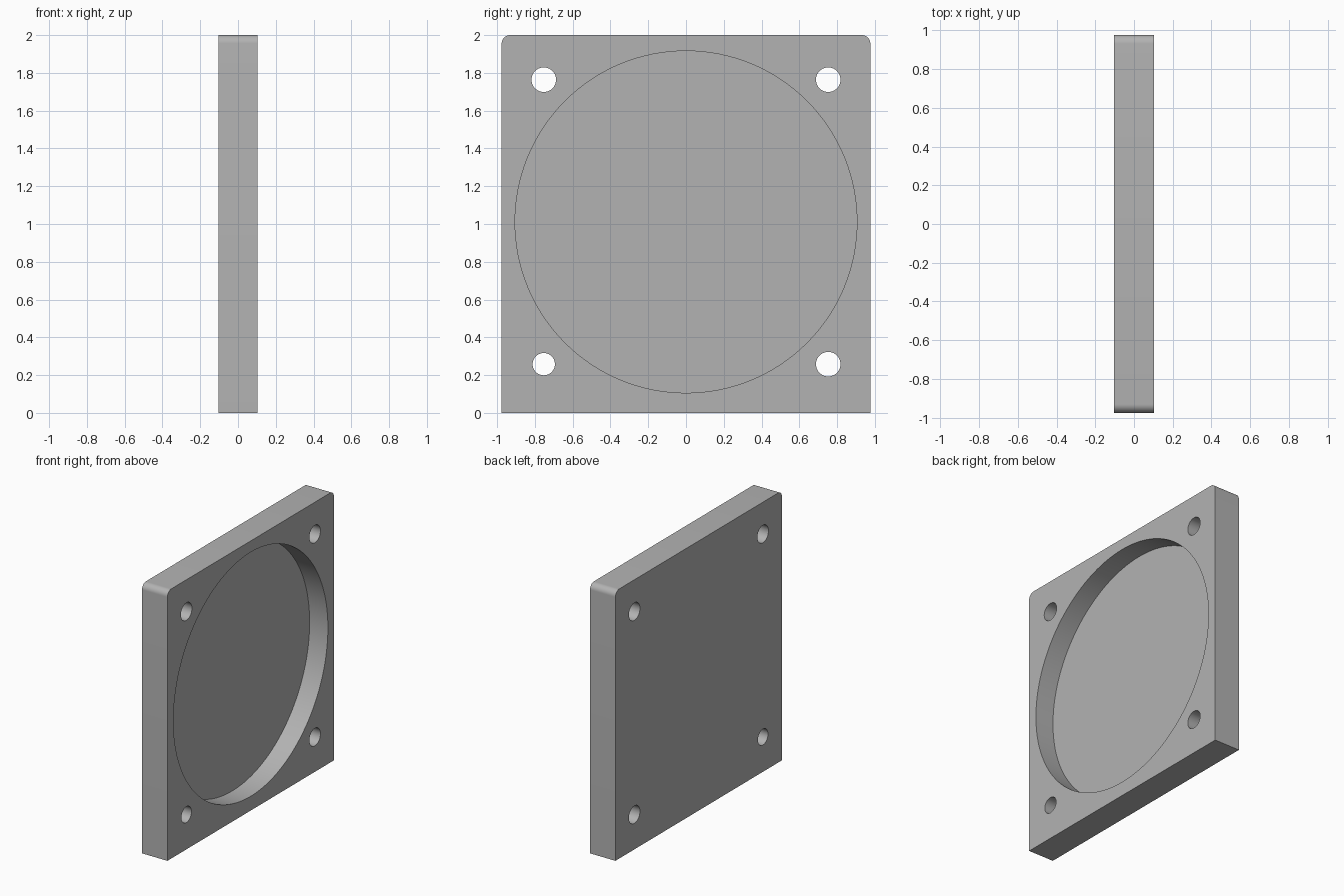
import bpy, bmesh, math

cube = bpy.data.objects.get("Cube")
if cube:
    bpy.data.objects.remove(cube, do_unlink=True)

HALF_T, HALF_W, HEIGHT = 0.104, 0.976, 2.0
FILLET = 0.045
CENTRE_Z = 1.011
POCKET_R, POCKET_DEPTH = 0.905, 0.15
HOLE_OFFSET, HOLE_R, SMALL_HOLE_R = 0.753, 0.065, 0.059

grey = bpy.data.materials.new("plain grey")
grey.use_nodes = True
colour = (0.45, 0.45, 0.45, 1)
grey.diffuse_color = colour
grey.node_tree.nodes["Principled BSDF"].inputs["Base Color"].default_value = colour


def make_object(name, bm):
    bmesh.ops.recalc_face_normals(bm, faces=bm.faces)
    mesh = bpy.data.meshes.new(name)
    bm.to_mesh(mesh)
    bm.free()
    mesh.materials.append(grey)
    obj = bpy.data.objects.new(name, mesh)
    bpy.context.collection.objects.link(obj)
    return obj


def extrude_profile(name, points, x0, x1):
    """Extrude a (y, z) outline from x0 to x1."""
    bm = bmesh.new()
    face = bm.faces.new([bm.verts.new((x0, y, z)) for y, z in points])
    result = bmesh.ops.extrude_face_region(bm, geom=[face])
    verts = [v for v in result["geom"] if isinstance(v, bmesh.types.BMVert)]
    bmesh.ops.translate(bm, verts=verts, vec=(x1 - x0, 0, 0))
    return make_object(name, bm)


def arc(y, z, radius, start, end, steps):
    angles = [math.radians(start + (end - start) * i / steps) for i in range(steps + 1)]
    return [(y + radius * math.cos(a), z + radius * math.sin(a)) for a in angles]


# Square plate with the two top corners rounded
inner, top = HALF_W - FILLET, HEIGHT - FILLET
outline = [(-HALF_W, 0), (HALF_W, 0)]
outline += arc(inner, top, FILLET, 0, 90, 10)
outline += arc(-inner, top, FILLET, 90, 180, 10)
plate = extrude_profile("mounting_plate", outline, -HALF_T, HALF_T)

# Round blind pocket on the +x face
cutters = [extrude_profile("pocket_cutter",
                           arc(0, CENTRE_Z, POCKET_R, 0, 360, 128)[:-1],
                           HALF_T - POCKET_DEPTH, HALF_T + 0.1)]

# Four through holes, the lower one at -y slightly smaller
for sy in (-1, 1):
    for sz in (-1, 1):
        radius = SMALL_HOLE_R if sy < 0 and sz < 0 else HOLE_R
        ring = arc(sy * HOLE_OFFSET, CENTRE_Z + sz * HOLE_OFFSET, radius, 0, 360, 40)[:-1]
        cutters.append(extrude_profile("hole_cutter", ring, -HALF_T - 0.1, HALF_T + 0.1))

# Cut, then discard the cutters
bpy.context.view_layer.objects.active = plate
for cutter in cutters:
    cut = plate.modifiers.new("cut", "BOOLEAN")
    cut.operation = "DIFFERENCE"
    cut.solver = "EXACT"
    cut.object = cutter
    bpy.ops.object.modifier_apply(modifier=cut.name)
    bpy.data.objects.remove(cutter, do_unlink=True)

# Smooth curved walls, sharp rims
bpy.ops.object.select_all(action="DESELECT")
plate.select_set(True)
bpy.ops.object.shade_smooth_by_angle(angle=math.radians(30))
